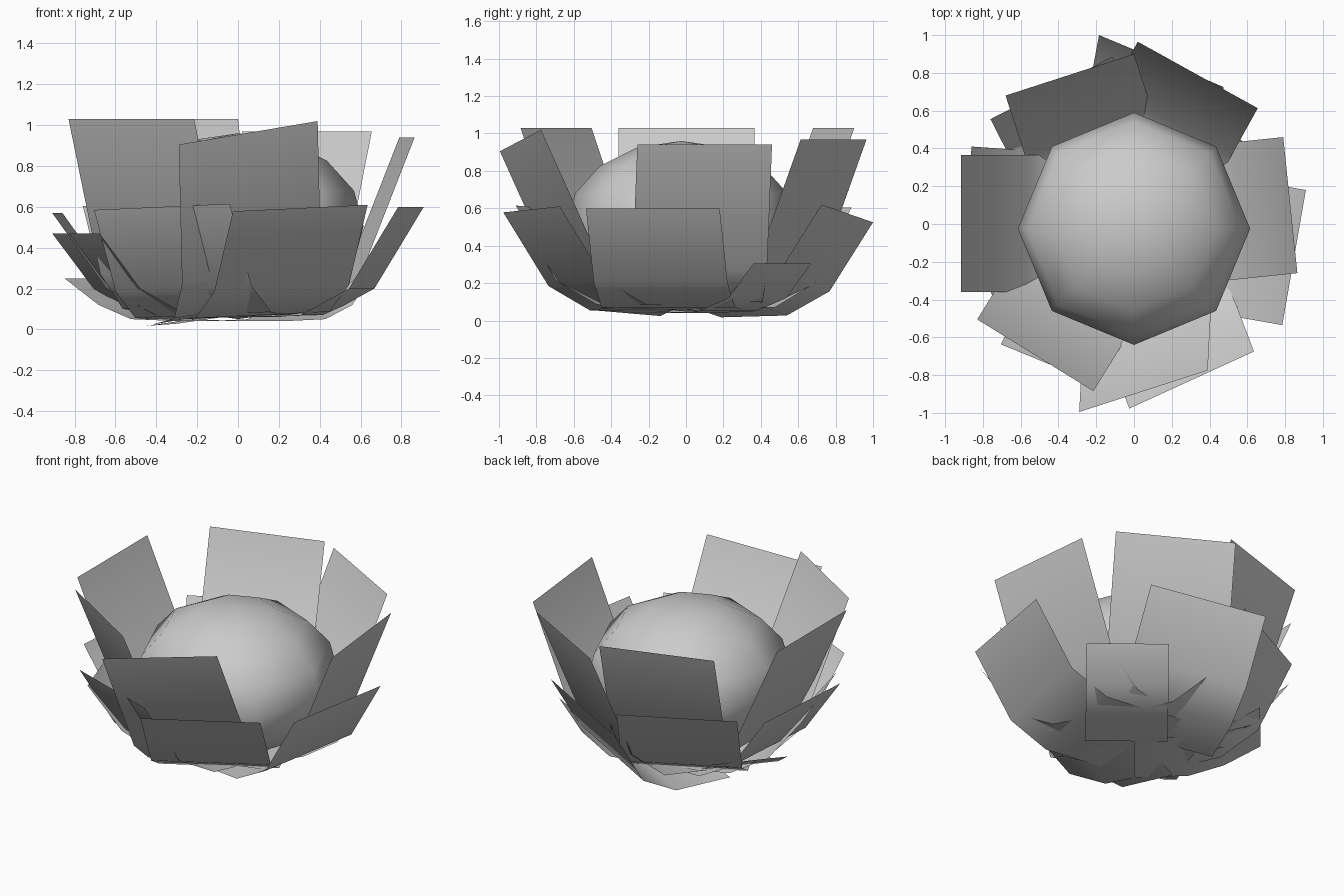
import bpy, bmesh
from mathutils import Vector, Matrix

if "Cube" in bpy.data.objects:
    bpy.data.objects.remove(bpy.data.objects["Cube"])


def finish(bm, name):
    for f in bm.faces:
        f.smooth = True
    me = bpy.data.meshes.new(name)
    bm.to_mesh(me)
    bm.free()
    ob = bpy.data.objects.new(name, me)
    bpy.context.collection.objects.link(ob)
    return ob


def leaf(name, a, b, profile):
    """Bent rectangular card hung from its top edge a-b; profile = (radius, height) from base up."""
    a, b = Vector(a), Vector(b)
    mid, e = (a + b) / 2, (b - a).normalized()
    half = (b - a).length / 2
    n = Vector((e.y, -e.x, 0)).normalized()
    if n.dot(mid) < 0:
        n = -n
    up = n.cross(e)
    if up.z < 0:
        up = -up
    r_top = n.dot(mid)
    bm = bmesh.new()
    rows = []
    for r, z in profile + [(r_top, mid.z)]:
        p = mid + n * (r - r_top) + up * (z - mid.z)
        rows.append([bm.verts.new(p - e * half), bm.verts.new(p + e * half)])
    for (p, q), (s, t) in zip(rows, rows[1:]):
        bm.faces.new((p, q, t, s))
    bmesh.ops.recalc_face_normals(bm, faces=bm.faces[:])
    return finish(bm, name)


# round heart of the head
bm = bmesh.new()
bmesh.ops.create_uvsphere(bm, u_segments=8, v_segments=8, radius=1)
bmesh.ops.transform(bm, verts=bm.verts[:], matrix=Matrix.Translation((0, -0.025, 0.505))
                    @ Matrix.Diagonal((0.615, 0.615, 0.455, 1)))
finish(bm, "heart")

# tall inner leaves
TALL = [(0, 0.07), (0.36, 0.10), (0.57, 0.27)]
for i, (a, b) in enumerate([
    ((-0.915, -0.36, 1.03), (-0.915, 0.365, 1.03)),
    ((-0.83, -0.505, 1.03), (-0.215, -0.885, 1.03)),
    ((-0.68, 0.68, 1.03), (0, 0.90, 1.03)),
    ((0.79, 0.46, 0.94), (0.865, -0.26, 0.94)),
    ((-0.29, -0.995, 0.905), (0.39, -0.775, 1.02)),
    ((0.02, 0.965, 0.968), (0.655, 0.613, 0.968)),
]):
    leaf(f"inner_leaf_{i + 1}", a, b, TALL)

# spreading outer leaves
LOW = [(0, 0.06), (0.38, 0.07), (0.62, 0.20)]
for i, (a, b) in enumerate([
    ((-0.025, -0.977, 0.578), (0.635, -0.675, 0.61)),
    ((-0.705, -0.637, 0.585), (-0.04, -0.91, 0.615)),
    ((0.785, -0.535, 0.60), (0.91, 0.18, 0.60)),
    ((-0.185, 1.0, 0.525), (0.475, 0.725, 0.62)),
    ((-0.76, 0.555, 0.605), (-0.115, 0.885, 0.605)),
    ((-0.86, 0.41, 0.57), (-0.91, -0.30, 0.57)),
    ((-0.91, 0.09, 0.47), (-0.68, -0.59, 0.47)),
]):
    leaf(f"outer_leaf_{i + 1}", a, b, LOW)

# small leaves at the base
SMALL = [(0, 0.04), (0.32, 0.05), (0.53, 0.12)]
for i, (a, b) in enumerate([
    ((0.29, 0.67, 0.305), (0.67, 0.36, 0.305)),
    ((-0.55, 0.51, 0.25), (-0.85, 0.16, 0.25)),
]):
    leaf(f"base_leaf_{i + 1}", a, b, SMALL)
